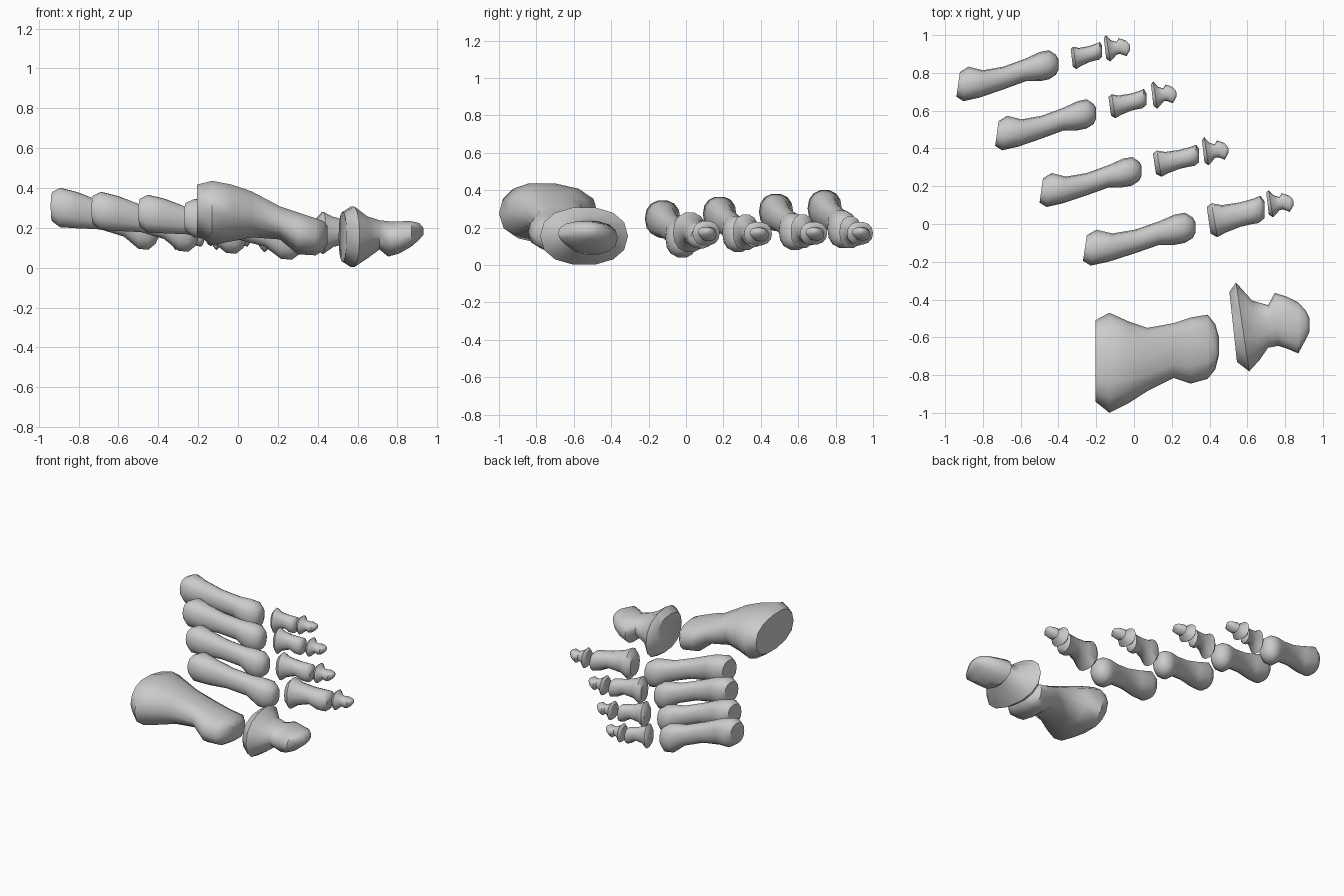
import bpy, bmesh, math

SIDES = 14

def loft(name, rings, box=None, skew=0.0):
    """Skin rounded rings (x, y0, y1, z0, z1, lean); optionally refit to a box."""
    pts = []
    for x, y0, y1, z0, z1, lean in rings:
        for i in range(SIDES):
            a = 2 * math.pi * i / SIDES
            c, s = math.cos(a), math.sin(a)
            c = math.copysign(abs(c) ** 0.88, c)
            s = math.copysign(abs(s) ** 0.88, s)
            pts.append([x + lean * c,
                        (y0 + y1) / 2 + (y1 - y0) / 2 * c + skew * s * (1 - abs(c)),
                        (z0 + z1) / 2 + (z1 - z0) / 2 * s])
    if box:
        for k in range(3):
            lo, hi = min(p[k] for p in pts), max(p[k] for p in pts)
            b0, b1 = box[2 * k], box[2 * k + 1]
            for p in pts:
                p[k] = b0 + (p[k] - lo) / (hi - lo) * (b1 - b0)
    bm = bmesh.new()
    vs = [bm.verts.new(p) for p in pts]
    n = len(rings)
    for r in range(n - 1):
        for i in range(SIDES):
            j = (i + 1) % SIDES
            bm.faces.new((vs[r * SIDES + i], vs[r * SIDES + j],
                          vs[(r + 1) * SIDES + j], vs[(r + 1) * SIDES + i]))
    bm.faces.new(vs[:SIDES])
    bm.faces.new(vs[-SIDES:])
    bmesh.ops.recalc_face_normals(bm, faces=bm.faces)
    me = bpy.data.meshes.new(name)
    bm.to_mesh(me)
    bm.free()
    ob = bpy.data.objects.new(name, me)
    bpy.context.collection.objects.link(ob)
    bpy.ops.object.select_all(action='DESELECT')
    ob.select_set(True)
    bpy.context.view_layer.objects.active = ob
    bpy.ops.object.shade_smooth_by_angle(angle=math.radians(50))
    return ob

# Big toe: broad flared base, waist, rounded head
big_proximal = [
    (-.205, -.94, -.51, .16, .42, 0), (-.13, -1.0, -.47, .11, .44, 0),
    (-.03, -.95, -.515, .13, .42, 0), (.07, -.885, -.55, .15, .385, 0),
    (.21, -.815, -.525, .14, .31, 0), (.30, -.845, -.495, .065, .28, 0),
    (.39, -.82, -.48, .06, .25, 0), (.43, -.77, -.53, .085, .235, 0),
    (.45, -.69, -.60, .12, .21, 0)]
loft("big_toe_proximal_bone", big_proximal, skew=-.05)

# Toe tip: flared base, narrow neck, spade-like tuft
tip = [
    (.525, -.73, -.36, .03, .28, -.02), (.575, -.78, -.31, .0, .31, -.035),
    (.645, -.72, -.405, .045, .26, -.02), (.71, -.655, -.43, .09, .24, 0),
    (.755, -.645, -.365, .055, .235, -.01), (.81, -.66, -.385, .07, .235, 0),
    (.87, -.685, -.415, .105, .235, 0), (.91, -.61, -.46, .14, .225, 0),
    (.93, -.57, -.50, .165, .20, 0)]
loft("big_toe_tip_bone", tip)

# Small toe templates
proximal = [
    (-.265, -.195, -.06, .18, .325, .01), (-.22, -.22, -.03, .15, .345, .015),
    (-.13, -.20, -.05, .145, .325, .01), (0, -.155, -.03, .14, .28, 0),
    (.13, -.11, .015, .105, .245, 0), (.21, -.11, .05, .045, .24, 0),
    (.265, -.10, .06, .04, .23, 0), (.305, -.075, .035, .07, .205, 0),
    (.32, -.045, .01, .10, .17, 0)]
middle = [
    (.395, -.05, .09, .10, .25, -.01), (.425, -.07, .11, .07, .28, -.015),
    (.475, -.045, .10, .105, .255, -.01), (.56, -.015, .115, .125, .235, 0),
    (.62, -.003, .135, .095, .23, .01), (.66, .005, .15, .09, .225, .005),
    (.685, .03, .12, .12, .20, 0)]

# One row per small toe: boxes (x0, x1, y0, y1, z0, z1) of its three bones
toes = {
    "second": ((-.27, .325, -.22, .06, .04, .345), (.385, .69, -.07, .15, .07, .28),
               (.70, .845, .035, .18, .105, .235)),
    "third": ((-.50, .04, .09, .355, .07, .365), (.10, .345, .25, .42, .08, .27),
              (.36, .50, .31, .46, .105, .23)),
    "fourth": ((-.735, -.20, .39, .66, .08, .38), (-.135, .065, .56, .715, .09, .27),
               (.09, .225, .61, .755, .11, .23)),
    "fifth": ((-.94, -.40, .65, .92, .09, .40), (-.335, -.17, .82, .965, .09, .26),
              (-.16, -.02, .86, 1.0, .11, .23)),
}
for toe, boxes in toes.items():
    for part, rings, box in zip(("proximal", "middle", "tip"),
                                (proximal, middle, tip), boxes):
        loft(f"{toe}_toe_{part}_bone", rings, box)
